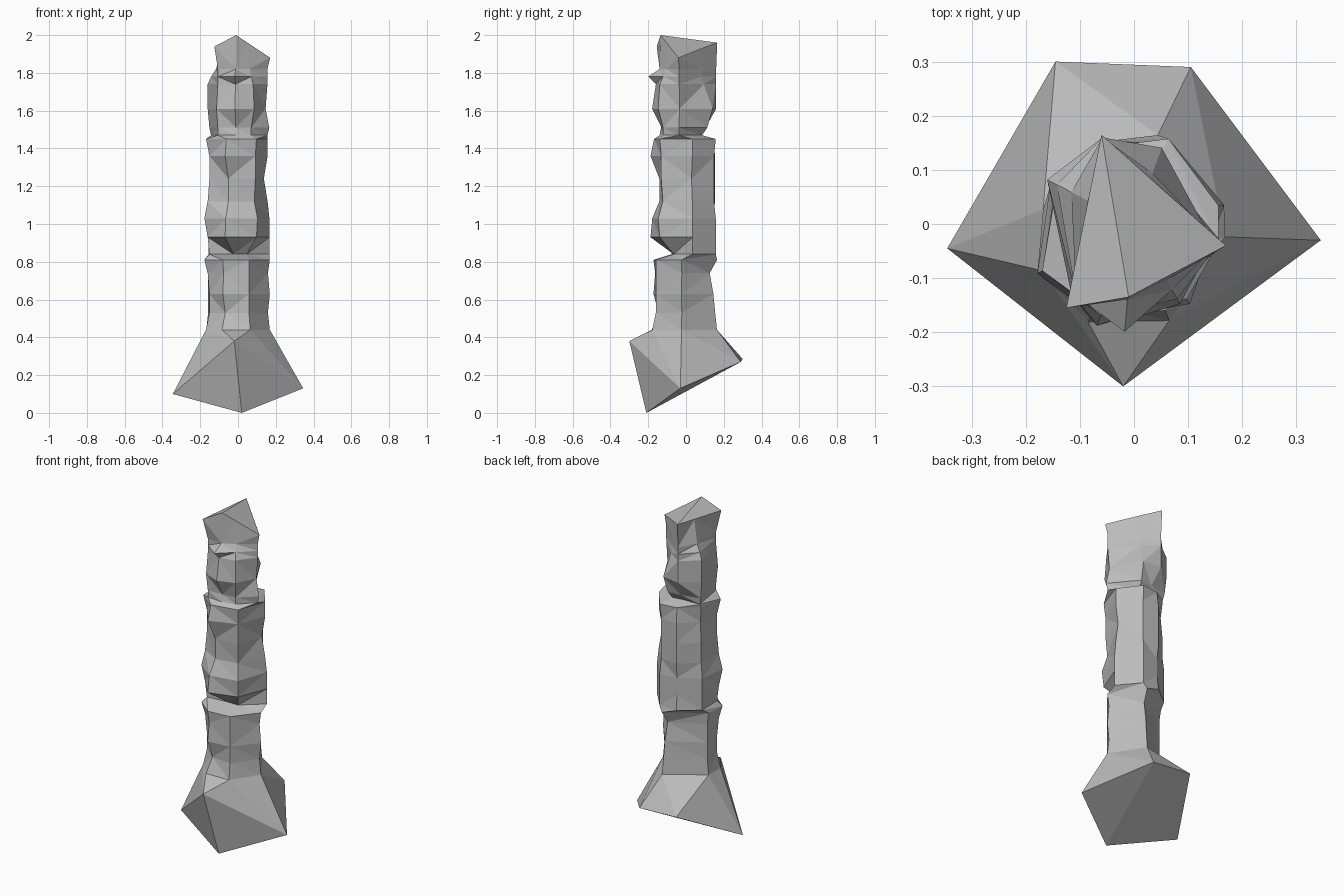
import bpy
import bmesh
from math import radians, cos, sin
from mathutils import Vector

default_cube = bpy.data.objects.get("Cube")
if default_cube:
    bpy.data.objects.remove(default_cube, do_unlink=True)

# One stone colour
stone = bpy.data.materials.new("grey stone")
stone.use_nodes = True
stone_colour = (0.5, 0.5, 0.5, 1)
stone.diffuse_color = stone_colour
stone.node_tree.nodes["Principled BSDF"].inputs["Base Color"].default_value = stone_colour

# Each block has the directions of its ridges in degrees, then its levels:
# a height followed by the reach of every ridge, all in hundredths
LOWER_RIDGES = (-8, 75, 171, 207, 245, 290)
LOWER_LEVELS = (
    (44, 17, 17, 17, 19, 20, 19),
    (53, 16, 16, 16, 17, 16, 17),
    (63, 17, 15, 16, 17, 19, 17),
    (74, 16, 13, 16, 18, 18, 17),
    (81, 17, 17, 17, 20, 19, 17),
)

MIDDLE_RIDGES = (12, 68, 106, 156, 207, 250, 305)
MIDDLE_LEVELS = (
    (84, 17, 17, 16, 17, 17, 7, 8),
    (93, 17, 17, 15, 17, 18, 20, 17),
    (103, 17, 17, 15, 17, 20, 19, 18),
    (112, 16, 16, 16, 16, 18, 15, 15),
    (124, 14, 16, 16, 16, 17, 15, 16),
    (136, 16, 16, 16, 15, 17, 20, 16),
    (145, 16, 17, 15, 16, 19, 18, 17),
)

UPPER_RIDGES = (-13, 70, 110, 153, 231, 265, 300)
UPPER_LEVELS = (
    (147, 16, 9, 8, 16, 17, 14, 14),
    (151, 17, 12, 11, 17, 17, 13, 14),
    (161, 15, 15, 17, 18, 18, 18, 17),
    (174, 16, 10, 17, 18, 17, 16, 16),
    (178, 16, 9, 17, 16, 17, 20, 14),
    (182, 16, 9, 17, 13, 17, 14, 12),
)

# Slanted crown points, one for every upper ridge
CROWN = (
    (.17, -.04, 1.88), (.03, .084, 1.93), (-.06, .165, 1.96), (-.085, .043, 1.95),
    (-.125, -.155, 1.94), (-.01, -.135, 2), (.05, -.103, 1.96),
)

# Flared foot corners
FOOT = (
    (-.345, -.045, .1), (.02, -.21, 0), (.345, -.03, .13),
    (.105, .29, .27), (-.145, .3, .285), (-.02, -.3, .38),
)


def ring_points(ridges, level):
    """Turn one level into points around the vertical axis."""
    height, *reaches = level
    points = []
    for angle, reach in zip(ridges, reaches):
        turn = radians(angle)
        points.append(Vector((reach * cos(turn), reach * sin(turn), height)) / 100)
    return points


def finish(bm, name):
    """Store the mesh as a flat-faced stone object."""
    bmesh.ops.recalc_face_normals(bm, faces=bm.faces)
    mesh = bpy.data.meshes.new(name)
    bm.to_mesh(mesh)
    bm.free()
    mesh.materials.append(stone)
    obj = bpy.data.objects.new(name, mesh)
    bpy.context.collection.objects.link(obj)


def add_block(bm, sections):
    """Loft a faceted block and return its rings."""
    rings = [[bm.verts.new(point) for point in section] for section in sections]
    count = len(rings[0])
    for lower, upper in zip(rings, rings[1:]):
        for i in range(count):
            j = (i + 1) % count
            bm.faces.new((lower[i], lower[j], upper[j], upper[i]))
    return rings


def stitch(bm, lower, lower_ridges, upper, upper_ridges):
    """Join two rings with different ridges by a band of triangles."""
    low_turns = lower_ridges[1:] + (lower_ridges[0] + 360,)
    up_turns = upper_ridges[1:] + (upper_ridges[0] + 360,)
    steps = [(turn, i, True) for i, turn in enumerate(low_turns)]
    steps += [(turn, i, False) for i, turn in enumerate(up_turns)]
    a, b = lower[0], upper[0]
    for turn, i, on_lower in sorted(steps):
        if on_lower:
            following = lower[(i + 1) % len(lower)]
            bm.faces.new((a, following, b))
            a = following
        else:
            following = upper[(i + 1) % len(upper)]
            bm.faces.new((a, following, b))
            b = following


# Rugged shaft made of three stacked blocks
bm = bmesh.new()
lower_sections = [ring_points(LOWER_RIDGES, level) for level in LOWER_LEVELS]
middle_sections = [ring_points(MIDDLE_RIDGES, level) for level in MIDDLE_LEVELS]
upper_sections = [ring_points(UPPER_RIDGES, level) for level in UPPER_LEVELS]
lower_rings = add_block(bm, lower_sections)
middle_rings = add_block(bm, middle_sections)
upper_rings = add_block(bm, upper_sections + [CROWN])
bmesh.ops.triangulate(bm, faces=bm.faces, quad_method='SHORT_EDGE')
stitch(bm, lower_rings[-1], LOWER_RIDGES, middle_rings[0], MIDDLE_RIDGES)
stitch(bm, middle_rings[-1], MIDDLE_RIDGES, upper_rings[0], UPPER_RIDGES)

# Crown facets spread from the rear corner
top = upper_rings[-1][2:] + upper_rings[-1][:2]
for left, right in zip(top[1:], top[2:]):
    bm.faces.new((top[0], left, right))
finish(bm, "rock_shaft")

# Flared foot wrapped around the bottom of the shaft, open where they meet
bm = bmesh.new()
for point in FOOT:
    bm.verts.new(point)
collar = {bm.verts.new(point) for point in lower_sections[0]}
bmesh.ops.convex_hull(bm, input=bm.verts)
covered = [face for face in bm.faces if collar.issuperset(face.verts)]
bmesh.ops.delete(bm, geom=covered, context='FACES')
finish(bm, "rock_foot")
